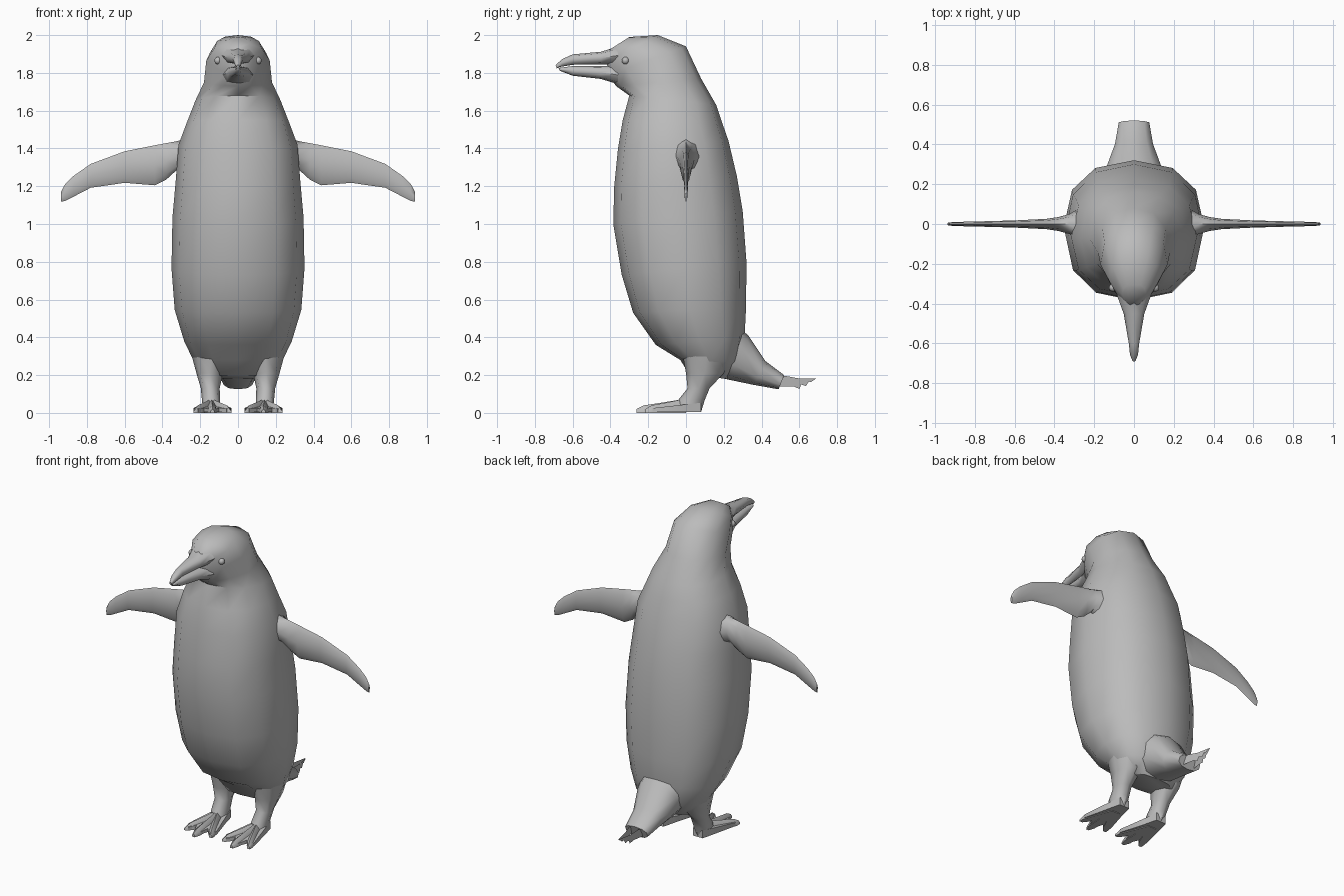
import bpy, bmesh, math
from mathutils import Vector

grey = bpy.data.materials.new("plain grey")
grey.diffuse_color = (0.5, 0.5, 0.5, 1)
parts = []


def finish(name, bm):
    bmesh.ops.recalc_face_normals(bm, faces=bm.faces[:])
    me = bpy.data.meshes.new(name)
    bm.to_mesh(me)
    bm.free()
    me.materials.append(grey)
    ob = bpy.data.objects.new(name, me)
    bpy.context.collection.objects.link(ob)
    parts.append(ob)
    return ob


def loft(name, rings):
    """Skin a list of equal-length point rings and cap both ends."""
    bm = bmesh.new()
    rows = [[bm.verts.new(p) for p in r] for r in rings]
    n = len(rows[0])
    for a, b in zip(rows, rows[1:]):
        for i in range(n):
            j = (i + 1) % n
            bm.faces.new((a[i], a[j], b[j], b[i]))
    bm.faces.new(rows[0])
    bm.faces.new(rows[-1])
    return finish(name, bm)


def power(v, p):
    return math.copysign(abs(v) ** p, v)


def section(a, b, w, n=12, p=0.86, k=0.0, x=0.0):
    """Rounded ring between two (y, z) points, half width w, narrowed by k at a."""
    pts = []
    for i in range(n):
        t = 2 * math.pi * i / n
        c, s = power(math.cos(t), p), power(math.sin(t), p)
        if abs(c) < 1e-4:
            c = 0
        pts.append(Vector((x + w * s * (1 - k * max(c, 0)),
                           (a[0] + b[0]) / 2 + (a[0] - b[0]) / 2 * c,
                           (a[1] + b[1]) / 2 + (a[1] - b[1]) / 2 * c)))
    return pts


# Body and head: front point, back point, half width, front narrowing
body = [
    ((0.02, 0.20), (0.22, 0.18), 0.16, 0),
    ((-0.03, 0.28), (0.28, 0.27), 0.235, 0),
    ((-0.16, 0.36), (0.31, 0.40), 0.285, 0),
    ((-0.28, 0.53), (0.318, 0.56), 0.335, 0),
    ((-0.34, 0.73), (0.32, 0.80), 0.352, 0),
    ((-0.385, 1.00), (0.30, 1.07), 0.347, 0),
    ((-0.38, 1.20), (0.27, 1.25), 0.33, 0),
    ((-0.36, 1.40), (0.225, 1.44), 0.315, 0),
    ((-0.335, 1.55), (0.19, 1.54), 0.268, 0),
    ((-0.30, 1.68), (0.16, 1.63), 0.225, 0.1),
    ((-0.37, 1.73), (0.08, 1.77), 0.18, 0.35),
    ((-0.41, 1.79), (0.0, 1.94), 0.168, 0.45),
    ((-0.42, 1.86), (-0.15, 2.0), 0.125, 0.45),
    ((-0.41, 1.92), (-0.30, 1.99), 0.06, 0.3),
]
loft("body", [section(a, b, w, k=k) for a, b, w, k in body])

# Beak halves
loft("upper_beak", [section(a, b, w, 8) for a, b, w in [
    ((-0.36, 1.94), (-0.36, 1.845), 0.085),
    ((-0.45, 1.912), (-0.45, 1.845), 0.052),
    ((-0.60, 1.898), (-0.60, 1.843), 0.026),
    ((-0.655, 1.873), (-0.66, 1.833), 0.02),
    ((-0.69, 1.842), (-0.685, 1.824), 0.008)]])
loft("lower_beak", [section(a, b, w, 8) for a, b, w in [
    ((-0.36, 1.838), (-0.36, 1.74), 0.08),
    ((-0.45, 1.836), (-0.45, 1.768), 0.05),
    ((-0.60, 1.836), (-0.60, 1.785), 0.025),
    ((-0.675, 1.826), (-0.67, 1.812), 0.012)]])

# Tail stump
loft("tail", [section(a, b, w, 10) for a, b, w in [
    ((0.22, 0.50), (0.12, 0.20), 0.17),
    ((0.33, 0.41), (0.23, 0.175), 0.14),
    ((0.42, 0.275), (0.36, 0.148), 0.10),
    ((0.52, 0.20), (0.49, 0.125), 0.08)]])

# Tail feathers: two jagged sheets that meet toward the tip
jagged = [(0.48, 0.19), (0.53, 0.195), (0.60, 0.182), (0.69, 0.182), (0.66, 0.162),
          (0.65, 0.166), (0.635, 0.142), (0.61, 0.15), (0.60, 0.127), (0.57, 0.14), (0.48, 0.14)]
bm = bmesh.new()
for s in (-1, 1):
    bm.faces.new([bm.verts.new((s * 0.2 * (0.695 - y), y, z)) for y, z in jagged])
finish("tail_feathers", bm)


def flipper_ring(x, top, bottom, thick):
    mid, half = (top + bottom) / 2, (top - bottom) / 2
    return [(x, thick * math.sin(i * math.pi / 4), mid + half * math.cos(i * math.pi / 4))
            for i in range(8)]


for s, side in ((-1, "right"), (1, "left")):
    # Flipper
    loft(side + "_flipper", [[(s * x, y, z) for x, y, z in flipper_ring(*r)] for r in [
        (0.24, 1.46, 1.24, 0.10), (0.325, 1.438, 1.285, 0.05), (0.38, 1.428, 1.235, 0.035),
        (0.44, 1.417, 1.205, 0.026), (0.60, 1.385, 1.218, 0.018), (0.78, 1.318, 1.192, 0.013),
        (0.87, 1.255, 1.145, 0.011), (0.915, 1.212, 1.122, 0.009), (0.937, 1.17, 1.118, 0.006)]])

    # Leg
    loft(side + "_leg", [section((f, z), (b, z), w, 8, 0.95, x=s * x) for z, f, b, w, x in [
        (0.32, -0.02, 0.24, 0.11, 0.14), (0.21, 0.0, 0.20, 0.07, 0.15),
        (0.13, 0.008, 0.125, 0.05, 0.147), (0.07, -0.04, 0.10, 0.048, 0.143),
        (0.005, -0.06, 0.08, 0.045, 0.14)]])

    # Webbed foot, its top sloping down to the front
    outline = [(0.105, 0.08), (0.175, 0.08), (0.195, 0.0), (0.235, -0.17), (0.21, -0.21),
               (0.18, -0.165), (0.15, -0.235), (0.12, -0.235), (0.10, -0.165), (0.06, -0.21),
               (0.035, -0.17), (0.085, 0.0)]
    bm = bmesh.new()
    low = [bm.verts.new((s * x, y, 0.004)) for x, y in outline]
    high = [bm.verts.new((s * x, y, 0.045 + 0.11 * y)) for x, y in outline]
    bm.faces.new(low)
    bm.faces.new(high)
    for i in range(len(low)):
        j = (i + 1) % len(low)
        bm.faces.new((low[i], low[j], high[j], high[i]))
    finish(side + "_foot", bm)

    # Three toes
    for i, (tx, ty) in enumerate([(0.045, -0.215), (0.135, -0.262), (0.225, -0.215)]):
        rings = []
        for f, w, h in ((0, 0.028, 0.075), (0.45, 0.024, 0.056), (0.85, 0.022, 0.04), (1, 0.01, 0.02)):
            x, y = 0.14 + (tx - 0.14) * f, ty * f
            rings.append([(s * (x + dx * w), y, z) for dx, z in
                          ((-1, 0.0), (1, 0.0), (0.9, h * 0.6), (0, h), (-0.9, h * 0.6))])
        loft(f"{side}_toe_{i + 1}", rings)

    # Eye
    bm = bmesh.new()
    bmesh.ops.create_uvsphere(bm, u_segments=10, v_segments=6, radius=0.02)
    bmesh.ops.translate(bm, verts=bm.verts[:], vec=(s * 0.106, -0.32, 1.865))
    finish(side + "_eye", bm)

# Smooth shading with sharp edges kept
for ob in parts:
    ob.select_set(True)
bpy.context.view_layer.objects.active = parts[0]
bpy.ops.object.shade_smooth_by_angle(angle=math.radians(55))
